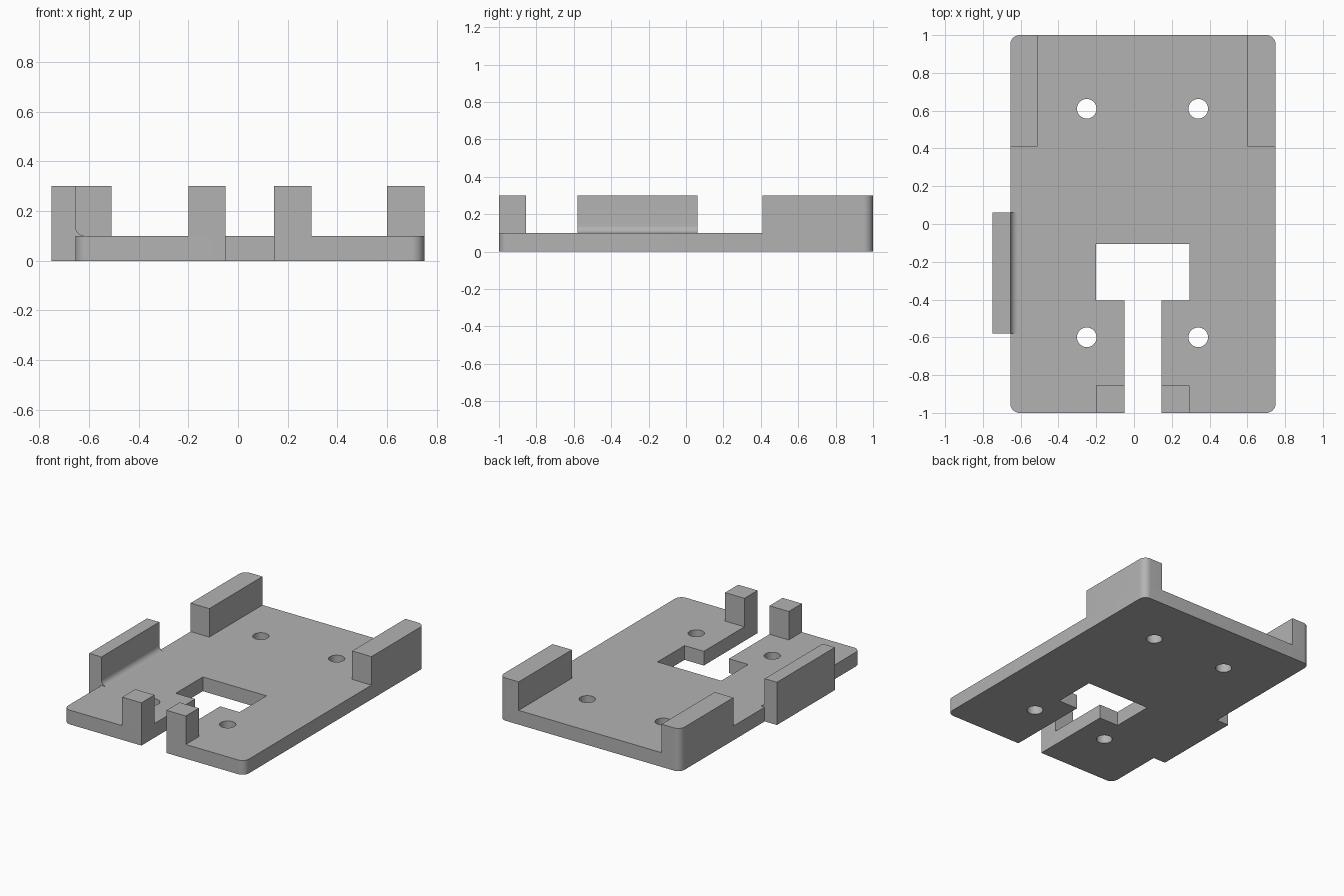
import bpy
import bmesh
from math import sin, cos, pi, radians
from mathutils import Vector

cube = bpy.data.objects.get("Cube")
if cube:
    bpy.data.objects.remove(cube, do_unlink=True)

grey = bpy.data.materials.new("plain grey")
grey.use_nodes = True
COLOUR = (0.45, 0.45, 0.45, 1)
grey.diffuse_color = COLOUR
grey.node_tree.nodes["Principled BSDF"].inputs["Base Color"].default_value = COLOUR

LEFT, RIGHT, FRONT, BACK = 0.75, -0.655, -1.0, 1.0
BASE, TOP, RADIUS = 0.1, 0.3, 0.05


def arc(cx, cy, r, start, end, steps=10):
    """Points on an arc, angles in degrees."""
    angles = [radians(start + (end - start) * i / steps) for i in range(steps + 1)]
    return [(cx + r * cos(a), cy + r * sin(a)) for a in angles]


def prism(name, outline, low, high, axis="z"):
    """Extrude a closed outline along z, or an x-z outline along y."""
    def place(p, d):
        return Vector((p[0], p[1], d)) if axis == "z" else Vector((p[0], d, p[1]))
    bm = bmesh.new()
    face = bm.faces.new([bm.verts.new(place(p, low)) for p in outline])
    moved = bmesh.ops.extrude_face_region(bm, geom=[face], use_keep_orig=True)
    verts = [g for g in moved["geom"] if isinstance(g, bmesh.types.BMVert)]
    bmesh.ops.translate(bm, verts=verts, vec=place((0, 0), high - low))
    bmesh.ops.recalc_face_normals(bm, faces=bm.faces)
    mesh = bpy.data.meshes.new(name)
    bm.to_mesh(mesh)
    bm.free()
    mesh.materials.append(grey)
    obj = bpy.data.objects.new(name, mesh)
    bpy.context.collection.objects.link(obj)
    return obj


def smooth(obj):
    bpy.ops.object.select_all(action="DESELECT")
    obj.select_set(True)
    bpy.context.view_layer.objects.active = obj
    bpy.ops.object.shade_smooth_by_angle(angle=radians(30))


# Base plate with rounded corners and a T-shaped slot open to the front
front_left = arc(LEFT - RADIUS, FRONT + RADIUS, RADIUS, -90, 0)
back_left = arc(LEFT - RADIUS, BACK - RADIUS, RADIUS, 0, 90)
back_right = arc(RIGHT + RADIUS, BACK - RADIUS, RADIUS, 90, 180)
front_right = arc(RIGHT + RADIUS, FRONT + RADIUS, RADIUS, 180, 270)
slot = [(-0.05, FRONT), (-0.05, -0.405), (-0.2, -0.405), (-0.2, -0.105),
        (0.295, -0.105), (0.295, -0.405), (0.145, -0.405), (0.145, FRONT)]
plate = prism("base_plate", front_left + back_left + back_right + front_right + slot, 0, BASE)

# Four screw holes
for x in (-0.25, 0.34):
    for y in (-0.6, 0.61):
        cutter = prism("hole_cutter", arc(x, y, 0.052, 0, 360, 40)[:-1], -0.1, 0.2)
        cutter.hide_render = True
        cut = plate.modifiers.new("screw_hole", "BOOLEAN")
        cut.operation, cut.solver, cut.object = "DIFFERENCE", "EXACT", cutter
        bpy.context.view_layer.objects.active = plate
        bpy.ops.object.modifier_apply(modifier=cut.name)
        bpy.data.objects.remove(cutter, do_unlink=True)
smooth(plate)

# Back rails, each sharing the plate's rounded corner
RAIL_FRONT = 0.41
smooth(prism("left_back_rail", back_left + [(0.6, BACK), (0.6, RAIL_FRONT), (LEFT, RAIL_FRONT)],
             BASE, TOP))
smooth(prism("right_back_rail", back_right + [(RIGHT, RAIL_FRONT), (-0.51, RAIL_FRONT), (-0.51, BACK)],
             BASE, TOP))

# Front posts on both sides of the slot
for name, x0, x1 in (("right_front_post", -0.2, -0.05), ("left_front_post", 0.145, 0.295)):
    prism(name, [(x0, FRONT), (x1, FRONT), (x1, -0.855), (x0, -0.855)], BASE, TOP)

# Side wall outside the plate, with a concave fillet at its foot
FILLET = 0.04
foot = arc(RIGHT + FILLET, BASE + FILLET, FILLET, 180, 270)
smooth(prism("right_side_wall",
             [(-0.75, 0), (-0.75, TOP), (RIGHT, TOP)] + foot + [(RIGHT, BASE), (RIGHT, 0)],
             -0.58, 0.062, axis="y"))
